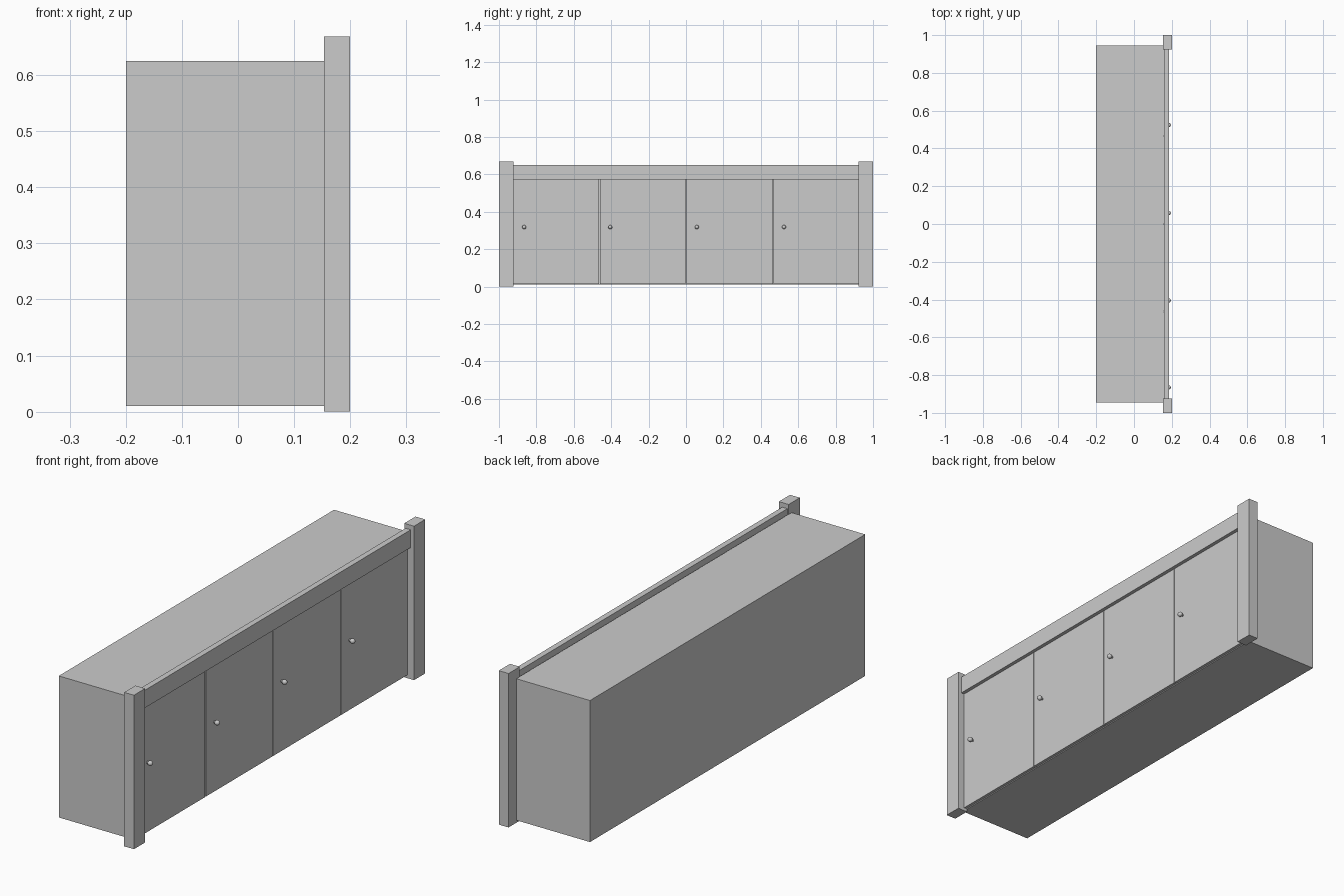
import bpy
import math

if "Cube" in bpy.data.objects:
    bpy.data.objects.remove(bpy.data.objects["Cube"])

def box(name, x, y, z):
    """Box from (min, max) ranges on each axis."""
    bpy.ops.mesh.primitive_cube_add(
        size=1, location=[(a + b) / 2 for a, b in (x, y, z)])
    ob = bpy.context.object
    ob.name = name
    ob.scale = [b - a for a, b in (x, y, z)]
    bpy.ops.object.transform_apply(location=False, rotation=False, scale=True)
    return ob

BACK, FRONT = -0.2, 0.155      # carcass depth
HALF = 0.945                   # carcass half length
LOW, HIGH = 0.01, 0.625        # carcass height
T = 0.004                      # panel thickness
INNER = 0.923                  # inner face of the posts

# Thin-panelled carcass
box("back_panel", (BACK, BACK + T), (-HALF, HALF), (LOW, HIGH))
box("bottom_panel", (BACK + T, FRONT), (-HALF, HALF), (LOW, LOW + T))
box("top_panel", (BACK + T, FRONT), (-HALF, HALF), (HIGH - T, HIGH))
for side, s in (("left", -1), ("right", 1)):
    y = sorted((s * HALF, s * (HALF - T)))
    box(side + "_end_panel", (BACK + T, FRONT), y, (LOW + T, HIGH - T))
    # Corner posts stand on the floor and rise above the top
    y = sorted((s * INNER, s * 1.0))
    box(side + "_post", (0.153, 0.2), y, (0, 0.669))

# Inner partitions behind the door seams
seams = (-0.463, 0.0, 0.466)
for i, y in enumerate(seams):
    box(f"partition_{i + 1}", (BACK + T, FRONT), (y - T / 2, y + T / 2),
        (LOW + T, HIGH - T))

# Rail joining the posts
box("front_rail", (0.159, 0.184), (-INNER, INNER), (0.572, 0.649))

# Doors with narrow gaps, each with a round knob near its left edge
edges = (-INNER,) + seams + (INNER,)
gaps = (0, 0.003, 0.0015, 0.0015, 0)
for i in range(4):
    y0, y1 = edges[i] + gaps[i], edges[i + 1] - gaps[i + 1]
    box(f"door_{i + 1}", (FRONT, 0.168), (y0, y1), (LOW + T, HIGH - T))
    ky = edges[i] + 0.058
    bpy.ops.mesh.primitive_cylinder_add(
        vertices=8, radius=0.005, depth=0.014, location=(0.174, ky, 0.318),
        rotation=(0, math.pi / 2, 0))
    bpy.context.object.name = f"knob_stem_{i + 1}"
    bpy.ops.mesh.primitive_uv_sphere_add(
        segments=12, ring_count=8, radius=0.011, location=(0.184, ky, 0.318),
        rotation=(0, math.pi / 2, 0))
    bpy.context.object.name = f"knob_{i + 1}"
    bpy.ops.object.shade_smooth_by_angle()
